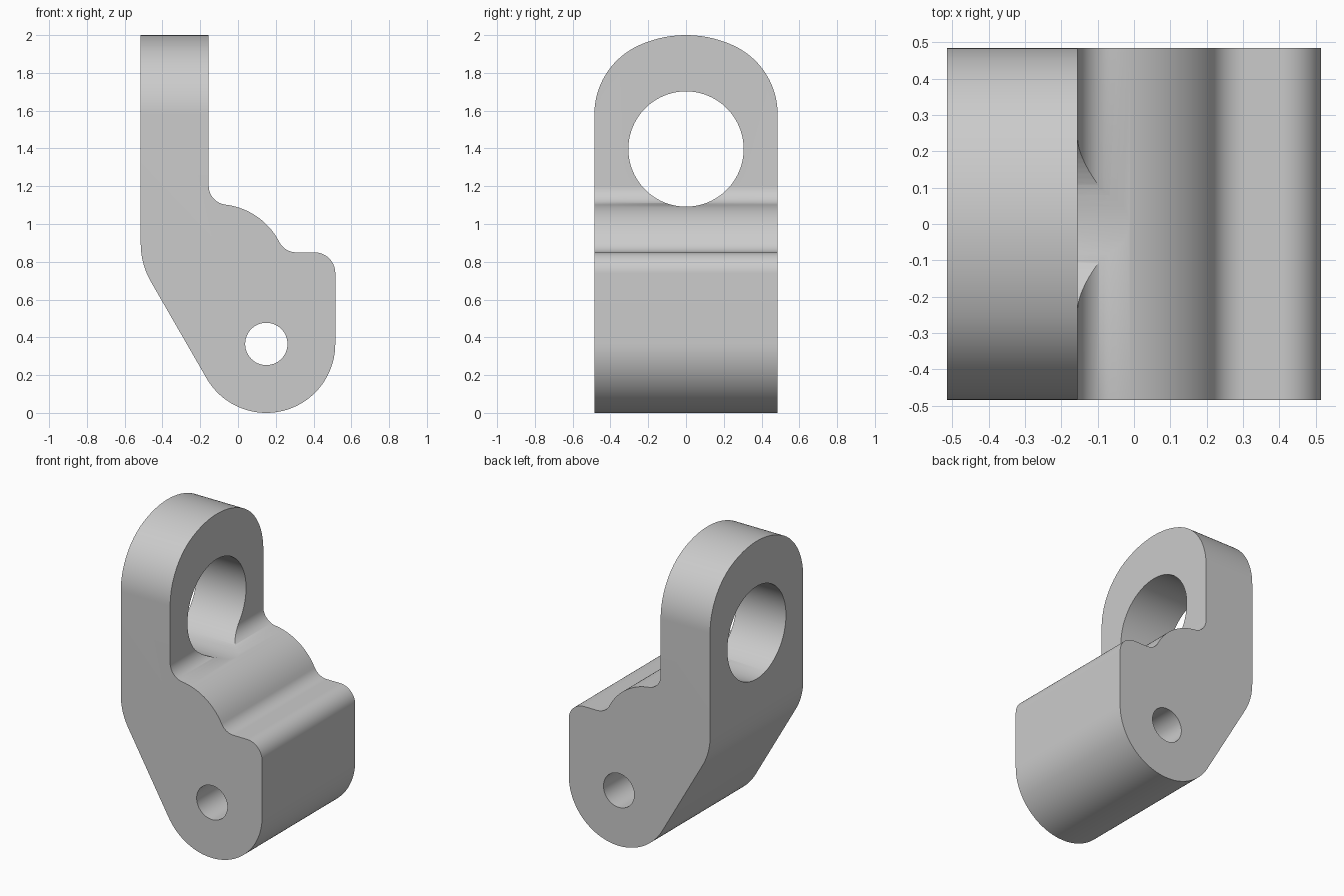
import bpy, bmesh
from math import radians, cos, sin

cube = bpy.data.objects.get("Cube")
if cube:
    bpy.data.objects.remove(cube, do_unlink=True)

steel = bpy.data.materials.new("light grey metal")
steel.use_nodes = True
grey = (0.6, 0.6, 0.6, 1)
steel.diffuse_color = grey
steel.node_tree.nodes["Principled BSDF"].inputs["Base Color"].default_value = grey


def arc(cx, cz, r, start, end):
    """Points along an arc, angles in degrees, about one every 3 degrees."""
    n = max(2, round(abs(end - start) / 3))
    angles = [radians(start + (end - start) * i / n) for i in range(n + 1)]
    return [(cx + r * cos(a), cz + r * sin(a)) for a in angles]


def prism(name, outline, half, axis):
    """Extrude an outline symmetrically along the x or y axis."""
    def place(p, d):
        return (p[0], d, p[1]) if axis == "y" else (d, p[0], p[1])
    bm = bmesh.new()
    face = bm.faces.new([bm.verts.new(place(p, -half)) for p in outline])
    side = bmesh.ops.extrude_face_region(bm, geom=[face])["geom"]
    shift = place((0, 0), 2 * half)
    bmesh.ops.translate(bm, vec=shift, verts=[g for g in side if isinstance(g, bmesh.types.BMVert)])
    bmesh.ops.recalc_face_normals(bm, faces=bm.faces)
    mesh = bpy.data.meshes.new(name)
    bm.to_mesh(mesh)
    bm.free()
    mesh.materials.append(steel)
    obj = bpy.data.objects.new(name, mesh)
    bpy.context.collection.objects.link(obj)
    return obj


# Side outline: upright lug, blended shoulder, square toe and round pivot end
side_outline = (
    [(-0.515, 2.0), (-0.515, 0.895)]
    + arc(-0.115, 0.895, 0.4, 180, 210)[1:]
    + arc(0.15, 0.365, 0.365, 210, 360)
    + arc(0.405, 0.74, 0.11, 0, 90)
    + arc(0.308, 0.95, 0.1, 270, 207.3)
    + arc(-0.11, 0.735, 0.37, 27.3, 83.3)[1:]
    + arc(-0.055, 1.202, 0.1, 263.3, 180)[1:]
    + [(-0.155, 2.0)])
bracket = prism("bracket", side_outline, 0.485, "y")

# Rounded head outline, concentric with the bore and eased into the flanks
head_outline = (
    [(-0.485, -0.1), (0.485, -0.1)]
    + arc(0.085, 1.581, 0.4, 0, 64.8)
    + arc(0, 1.4, 0.6, 64.8, 115.2)[1:]
    + arc(-0.085, 1.581, 0.4, 115.2, 180)[1:])
head_shape = prism("head_shape_cutter", head_outline, 0.8, "x")

# Through holes
bore = prism("bore_cutter", arc(0, 1.397, 0.305, 0, 360)[:-1], 0.9, "x")
pin_hole = prism("pin_hole_cutter", arc(0.15, 0.365, 0.112, 0, 360)[:-1], 0.9, "y")

for cutter, operation in ((head_shape, "INTERSECT"), (bore, "DIFFERENCE"), (pin_hole, "DIFFERENCE")):
    cutter.hide_render = True
    cutter.display_type = "WIRE"
    mod = bracket.modifiers.new(cutter.name, "BOOLEAN")
    mod.operation = operation
    mod.solver = "EXACT"
    mod.object = cutter

# Bake the cuts, drop the cutters and shade
bpy.context.view_layer.update()
evaluated = bracket.evaluated_get(bpy.context.evaluated_depsgraph_get())
result = bpy.data.meshes.new_from_object(evaluated)
bracket.modifiers.clear()
bracket.data = result
for cutter in (head_shape, bore, pin_hole):
    bpy.data.objects.remove(cutter, do_unlink=True)
bpy.ops.object.select_all(action="DESELECT")
bracket.select_set(True)
bpy.context.view_layer.objects.active = bracket
bpy.ops.object.shade_smooth_by_angle(angle=radians(30))
